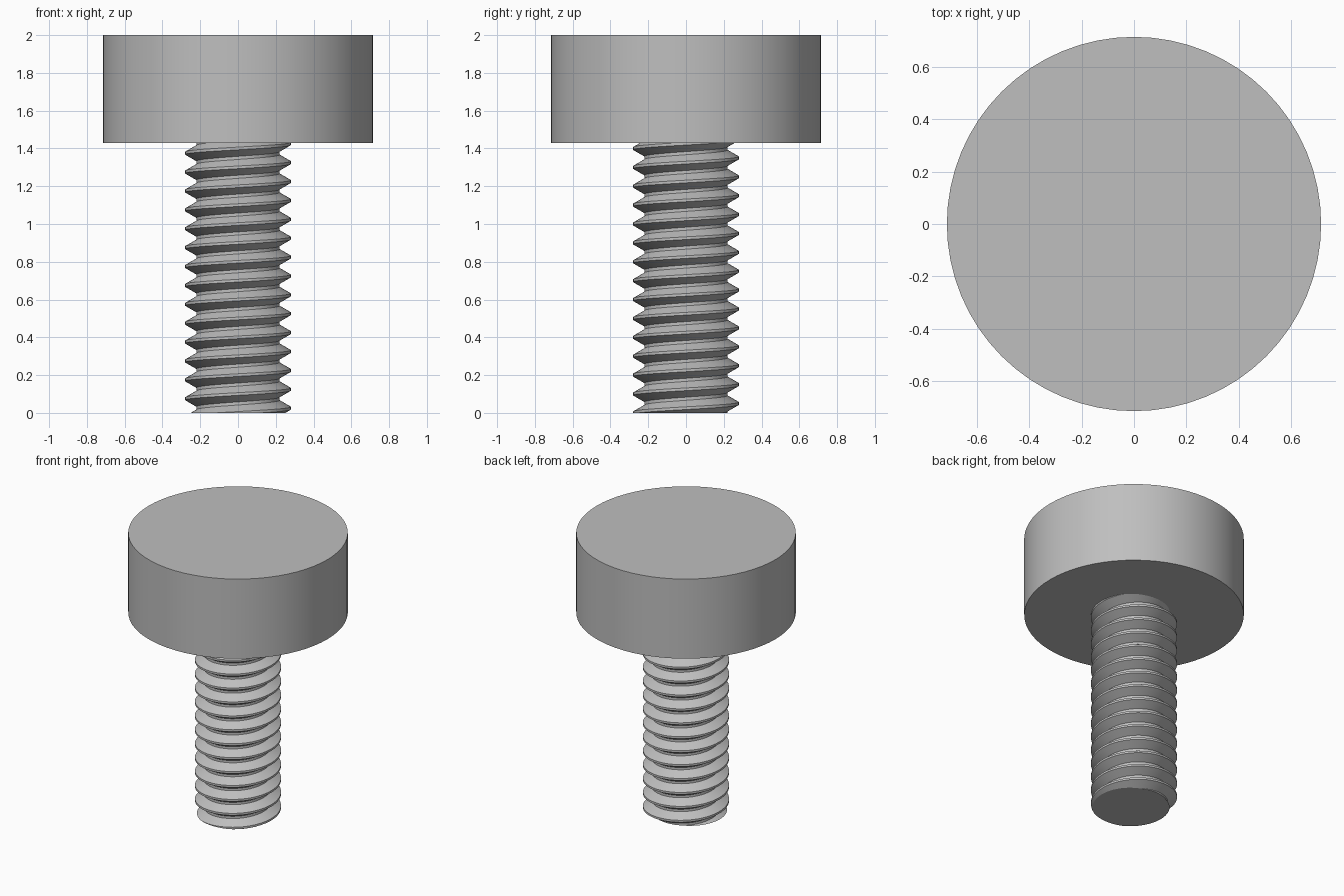
import bpy, bmesh
from math import cos, sin, tau, radians

if "Cube" in bpy.data.objects:
    bpy.data.objects.remove(bpy.data.objects["Cube"])

HEAD_RADIUS, TOP, NECK = 5 / 7, 2.0, 10 / 7
CREST, ROOT, PITCH = 0.28, 0.22, 0.1
PHASE = PITCH / 4      # height of the first crest on the +x side
SEGMENTS = 64

steel = bpy.data.materials.new("grey steel")
steel.use_nodes = True
grey = (0.52, 0.52, 0.52, 1)
steel.diffuse_color = grey
steel.node_tree.nodes["Principled BSDF"].inputs["Base Color"].default_value = grey


def finish(name, bm):
    """Turn a bmesh into a named, shaded object."""
    bmesh.ops.recalc_face_normals(bm, faces=bm.faces)
    mesh = bpy.data.meshes.new(name)
    bm.to_mesh(mesh)
    bm.free()
    mesh.materials.append(steel)
    obj = bpy.data.objects.new(name, mesh)
    bpy.context.collection.objects.link(obj)
    bpy.ops.object.select_all(action="DESELECT")
    obj.select_set(True)
    bpy.context.view_layer.objects.active = obj
    bpy.ops.object.shade_smooth_by_angle(angle=radians(30))
    return obj


# Plain cylindrical head
bm = bmesh.new()
bmesh.ops.create_cone(bm, cap_ends=True, segments=SEGMENTS, radius1=HEAD_RADIUS,
                      radius2=HEAD_RADIUS, depth=TOP - NECK)
bmesh.ops.translate(bm, verts=bm.verts, vec=(0, 0, (TOP + NECK) / 2))
finish("head", bm)

# Threaded shank: one thread profile swept up a right-handed helix
half_crest = PITCH / 14
half_base = half_crest + (CREST - ROOT) * 0.577
profile = [(ROOT, -half_base), (CREST, -half_crest), (CREST, half_crest),
           (ROOT, half_base), (ROOT, PITCH - half_base)]
bm = bmesh.new()
previous = None
for step in range(-2 * SEGMENTS, 16 * SEGMENTS + 1):
    turn = step / SEGMENTS
    c, s = cos(turn * tau), sin(turn * tau)
    row = [bm.verts.new((r * c, r * s, PHASE + turn * PITCH + z)) for r, z in profile]
    if previous:
        for i in range(len(profile) - 1):
            bm.faces.new((previous[i], row[i], row[i + 1], previous[i + 1]))
    previous = row
bmesh.ops.remove_doubles(bm, verts=bm.verts, dist=0.0001)

# Trim both ends flat and cap them
for height, side in ((0, -1), (NECK, 1)):
    geom = bm.verts[:] + bm.edges[:] + bm.faces[:]
    cut = bmesh.ops.bisect_plane(bm, geom=geom, plane_co=(0, 0, height),
                                 plane_no=(0, 0, side), clear_outer=True)
    rim = [e for e in cut["geom_cut"] if isinstance(e, bmesh.types.BMEdge)]
    bmesh.ops.holes_fill(bm, edges=rim, sides=0)
finish("threaded_shank", bm)
